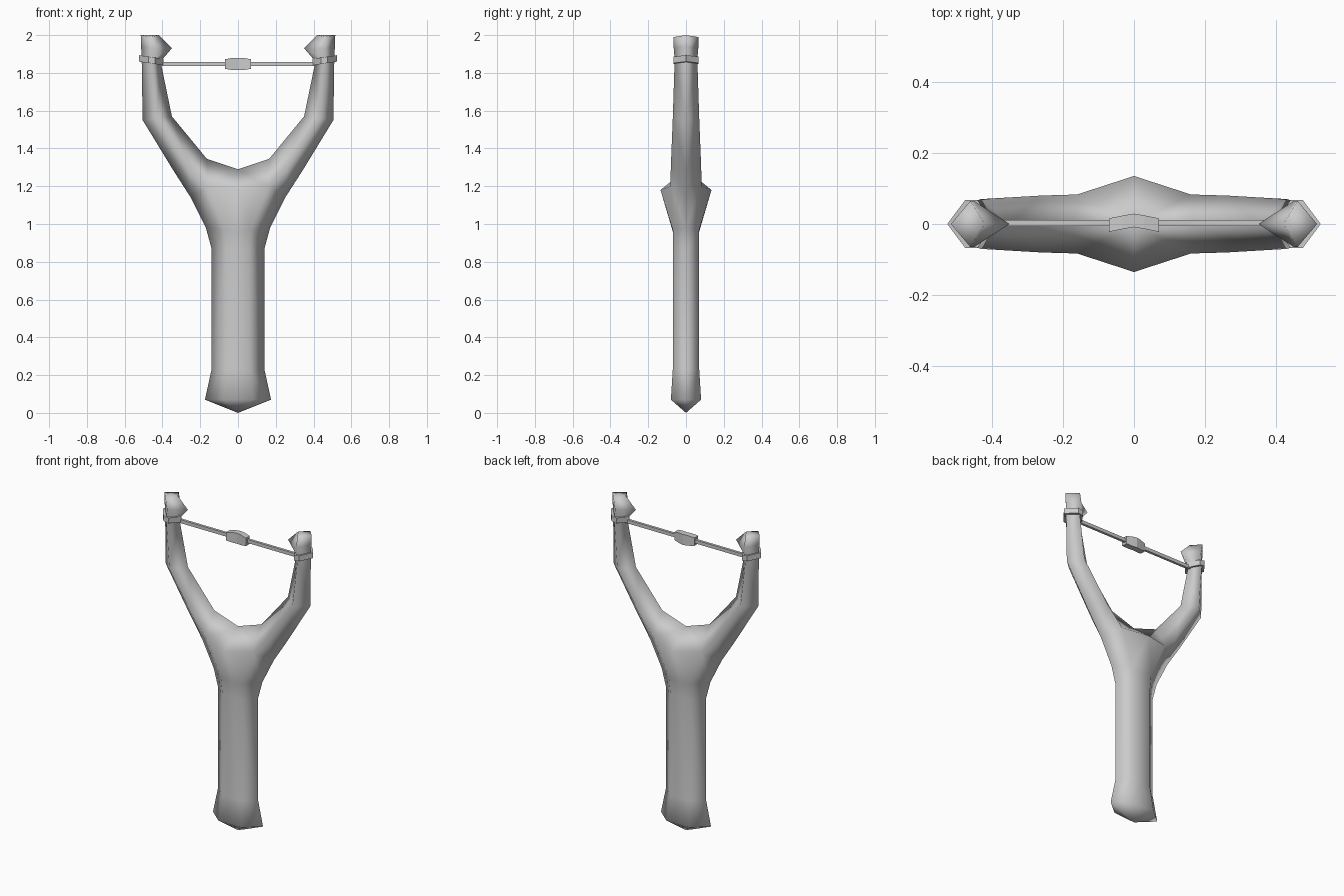
import bpy, bmesh

if "Cube" in bpy.data.objects:
    bpy.data.objects.remove(bpy.data.objects["Cube"])


def make_object(name, bm, smooth):
    bmesh.ops.remove_doubles(bm, verts=bm.verts, dist=0.0005)
    bmesh.ops.recalc_face_normals(bm, faces=bm.faces)
    for f in bm.faces:
        f.smooth = smooth
    me = bpy.data.meshes.new(name)
    bm.to_mesh(me)
    bm.free()
    ob = bpy.data.objects.new(name, me)
    bpy.context.collection.objects.link(ob)
    return ob


def loft(name, rings, smooth=False):
    # closed solid through rings of equal point count
    bm = bmesh.new()
    rows = [[bm.verts.new(p) for p in r] for r in rings]
    n = len(rows[0])
    for a, b in zip(rows, rows[1:]):
        for i in range(n):
            j = (i + 1) % n
            bm.faces.new((a[i], a[j], b[j], b[i]))
    bm.faces.new(rows[0])
    bm.faces.new(rows[-1])
    return make_object(name, bm, smooth)


# forked frame: one quarter, each row is outer edge, front ridge, inner edge
handle = [
    [(.175, 0, .07), (.08, .08, .07), (0, .08, .07)],
    [(.14, 0, .23), (.06, .07, .23), (0, .07, .23)],
    [(.14, 0, .87), (.06, .07, .87), (0, .07, .87)],
    [(.17, 0, .98), (.07, .07, .97), (0, .07, .96)],
    [(.25, 0, 1.14), (.16, .083, 1.20), (0, .135, 1.18)],
]
arm = [
    [(.34, 0, 1.28), (.26, .08, 1.31), (.165, 0, 1.345)],
    [(.505, 0, 1.55), (.43, .07, 1.56), (.35, 0, 1.57)],
    [(.51, 0, 1.88), (.46, .06, 1.87), (.41, 0, 1.86)],
    [(.513, 0, 1.94), (.45, .065, 1.93), (.35, 0, 1.93)],
    [(.515, 0, 2.0), (.46, .065, 1.99), (.42, 0, 2.0)],
]
apex, crotch = (0, 0, 0), (0, 0, 1.29)
bm = bmesh.new()
for sx in (1, -1):
    for sy in (1, -1):
        def face(*pts):
            bm.faces.new([bm.verts.new((p[0] * sx, p[1] * sy, p[2])) for p in pts])

        for part in (handle, arm):
            for a, b in zip(part, part[1:]):
                for i in (0, 1):
                    face(a[i], a[i + 1], b[i + 1], b[i])
        # pointed butt, crotch and tip
        h, k = handle[-1], arm[0]
        face(apex, handle[0][0], handle[0][1])
        face(apex, handle[0][1], handle[0][2])
        face(h[0], h[1], k[1], k[0])
        face(h[1], h[2], crotch)
        face(h[1], crotch, k[2])
        face(h[1], k[2], k[1])
        face(*arm[-1])
make_object("forked_frame", bm, True)

# bindings around each arm
section = [(.525, 0), (.475, .067), (.44, .067), (.395, 0), (.44, -.067), (.475, -.067)]
for side, s in (("right", 1), ("left", -1)):
    rings = [[(s * x, y, 1.867 + .15 * (x - .46) + dz) for x, y in section]
             for dz in (-.017, .017)]
    loft("binding_" + side, rings)


def plate_ring(x, y, hy, hz, z=1.847):
    return [(x, y - hy, z - hz), (x, y + hy, z - hz),
            (x, y + hy, z + hz), (x, y - hy, z + hz)]


# elastic cord
loft("elastic_cord", [plate_ring(x, .003, .008, .011) for x in (-.42, .42)])

# bent pouch
loft("pouch", [plate_ring(-.07, -.003, .019, .025), plate_ring(-.03, .005, .019, .032),
               plate_ring(0, .01, .019, .033),
               plate_ring(.03, .005, .019, .032), plate_ring(.07, -.003, .019, .025)])
